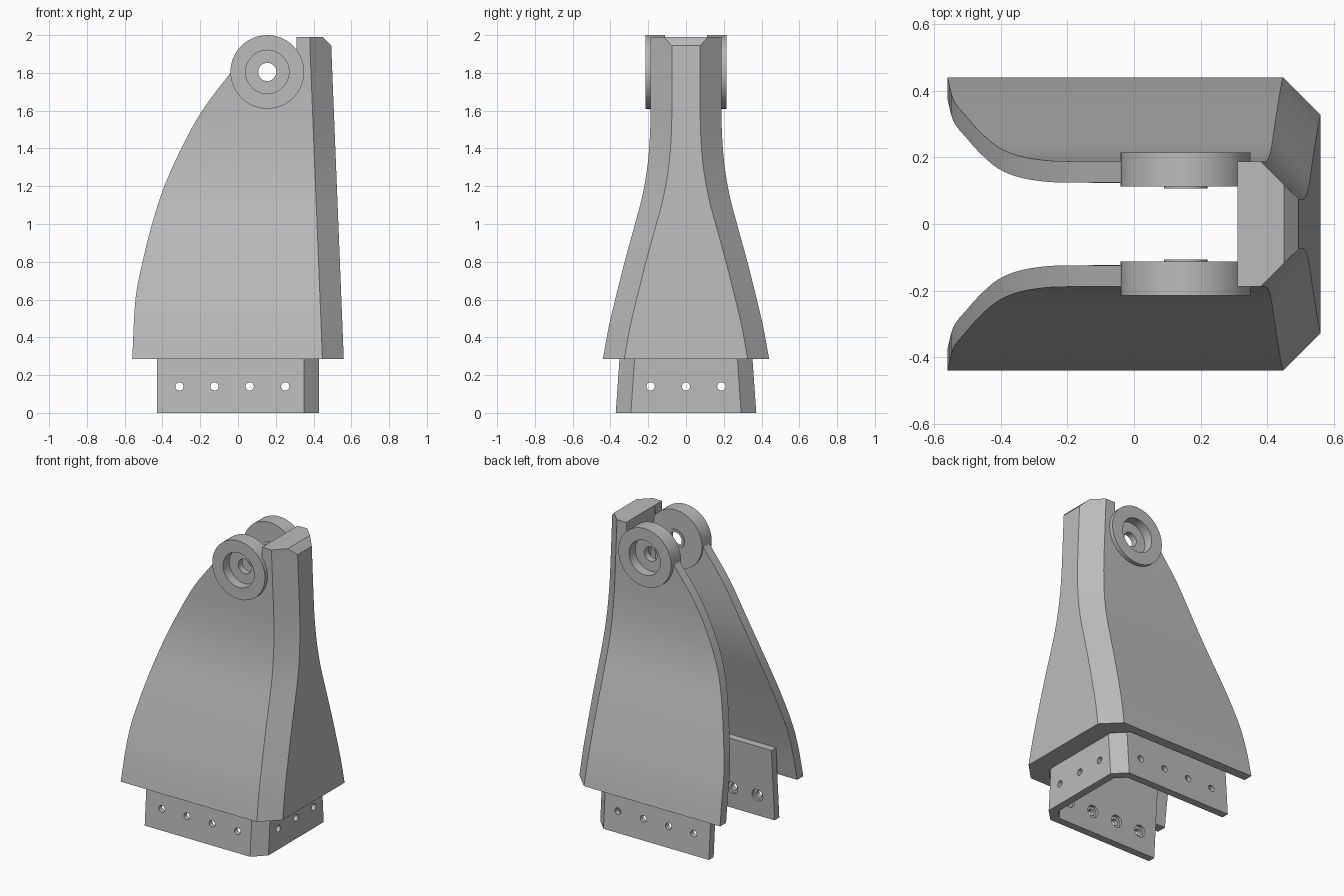
import bpy, bmesh, math
from mathutils import Vector, Matrix

if "Cube" in bpy.data.objects:
    bpy.data.objects.remove(bpy.data.objects["Cube"])

grey = bpy.data.materials.new("plain_grey")
grey.use_nodes = True
grey.diffuse_color = (0.5, 0.5, 0.5, 1)
grey.node_tree.nodes["Principled BSDF"].inputs["Base Color"].default_value = (0.5, 0.5, 0.5, 1)


def make(name, rings, closed=False):
    """Skin a list of point rings into a solid; closed joins last ring to first."""
    bm = bmesh.new()
    vs = [[bm.verts.new(p) for p in ring] for ring in rings]
    n = len(vs[0])
    pairs = list(zip(vs, vs[1:])) + ([(vs[-1], vs[0])] if closed else [])
    for a, b in pairs:
        for i in range(n):
            j = (i + 1) % n
            bm.faces.new((a[i], a[j], b[j], b[i]))
    if not closed:
        bm.faces.new(vs[0])
        bm.faces.new(vs[-1])
    bmesh.ops.recalc_face_normals(bm, faces=bm.faces)
    mesh = bpy.data.meshes.new(name)
    bm.to_mesh(mesh)
    bm.free()
    mesh.materials.append(grey)
    obj = bpy.data.objects.new(name, mesh)
    bpy.context.collection.objects.link(obj)
    return obj


def smooth_path(pts, steps=4):
    """Catmull-Rom resampling of 2D points."""
    p = [Vector(q) for q in pts]
    p = [2 * p[0] - p[1]] + p + [2 * p[-1] - p[-2]]
    out = []
    for a, b, c, d in zip(p, p[1:], p[2:], p[3:]):
        for k in range(steps):
            t = k / steps
            out.append(0.5 * (2 * b + (c - a) * t + (2 * a - 5 * b + 4 * c - d) * t * t
                              + (3 * b - a - 3 * c + d) * t ** 3))
    return out + [p[-2]]


def section(left, back, half, cham, z):
    """Plan outline with two chamfered corners on the back edge."""
    side = [(left, half), (back - cham, half), (back, half - cham)]
    return [(x, y, z) for x, y in side] + [(x, -y, z) for x, y in reversed(side)]


def cylinder(radius, start, end, sides=20):
    a, b = Vector(start), Vector(end)
    turn = (b - a).to_track_quat('Z', 'Y')
    ring = [turn @ Vector((radius * math.cos(t), radius * math.sin(t), 0))
            for t in (2 * math.pi * i / sides for i in range(sides))]
    return make("cutter", [[p + a for p in ring], [p + b for p in ring]])


def carve(obj, cutters):
    """Subtract cutters, bake the result and delete the helpers."""
    for c in cutters:
        c.hide_render = True
        m = obj.modifiers.new("cut", 'BOOLEAN')
        m.operation, m.solver, m.object = 'DIFFERENCE', 'EXACT', c
    bpy.context.view_layer.update()
    dg = bpy.context.evaluated_depsgraph_get()
    mesh = bpy.data.meshes.new_from_object(obj.evaluated_get(dg))
    obj.modifiers.clear()
    obj.data = mesh
    for c in cutters:
        bpy.data.objects.remove(c)


def shade(obj):
    bpy.ops.object.select_all(action='DESELECT')
    obj.select_set(True)
    bpy.context.view_layer.objects.active = obj
    bpy.ops.object.shade_smooth_by_angle(angle=math.radians(25))


# Flared shell: chamfered loft, hollowed, then trimmed along its curved free edge
BASE, TOP, CH = 0.285, 1.99, 0.113
flare = smooth_path([(0.44, BASE), (0.41, 0.45), (0.375, 0.6), (0.325, 0.8), (0.27, 1.0),
                     (0.231, 1.15), (0.205, 1.3), (0.192, 1.45), (0.188, 1.6), (0.188, 1.945)])


def back_x(z):
    return 0.56 - 0.04 * (z - BASE)


def hollow(half, z):
    f = (z - BASE) / (TOP - BASE)
    return section(-0.9, 0.43 - 0.12 * f, half - 0.064, 0.08 * (1 - f) + 0.005, z)


outer = [section(-0.7, back_x(z), w, CH, z) for w, z in flare]
outer.append(section(-0.7, 0.45, 0.188, 0.07, TOP))
shell = make("flared_shell", outer)

inner = [hollow(w, z) for w, z in flare]
inner.insert(0, hollow(0.46, BASE - 0.1))
inner.append(hollow(0.188, 2.05))

edge = smooth_path([(-0.56, BASE), (-0.543, 0.6), (-0.505, 0.8), (-0.455, 1.0), (-0.39, 1.2),
                    (-0.3, 1.4), (-0.19, 1.6), (-0.04, 1.8)])
trim = [(-1, 0.1), (-0.56, 0.1)] + [tuple(p) for p in edge]
trim += [(0.03, 1.92), (0.31, 1.92), (0.31, 2.2), (-1, 2.2)]
PX, PZ = 0.155, 1.805
carve(shell, [
    make("hollow_cutter", inner),
    make("edge_cutter", [[(x, y, z) for x, z in trim] for y in (-0.8, 0.8)]),
    cylinder(0.14, (PX, -0.5, PZ), (PX, 0.5, PZ), 32)])
shade(shell)

# Pivot lugs: turned rings with an outer recess and a through hole
profile = [(0.048, 0.107), (0.065, 0.107), (0.065, 0.112), (0.195, 0.112),
           (0.195, 0.215), (0.115, 0.215), (0.115, 0.15), (0.048, 0.15)]
SEG = 56
for name, s in (("front_lug", -1), ("back_lug", 1)):
    rings = []
    for i in range(SEG):
        t = 2 * math.pi * i / SEG
        rings.append([(PX + r * math.cos(t), s * y, PZ + r * math.sin(t)) for r, y in profile])
    shade(make(name, rings, closed=True))

# Mounting band: tapered inner skirt with drilled and counterbored holes
H = 0.48
band = make("mounting_band", [section(-0.43, 0.43, 0.372 - 0.07 * z, 0.08, z) for z in (0, H)])
cutters = [make("band_cutter", [section(-0.9, 0.38, 0.322 - 0.07 * z, 0.06, z)
                                for z in (-0.1, H + 0.1)])]
HZ = 0.14
for x in (-0.31, -0.125, 0.062, 0.25):
    cutters.append(cylinder(0.022, (x, -0.5, HZ), (x, 0.5, HZ)))
    cutters.append(cylinder(0.04, (x, -0.33, HZ), (x, 0.33, HZ)))
for y in (-0.187, 0, 0.187):
    cutters.append(cylinder(0.022, (0.2, y, HZ), (0.6, y, HZ)))
    cutters.append(cylinder(0.04, (0.3, y, HZ), (0.397, y, HZ)))
carve(band, cutters)
shade(band)
